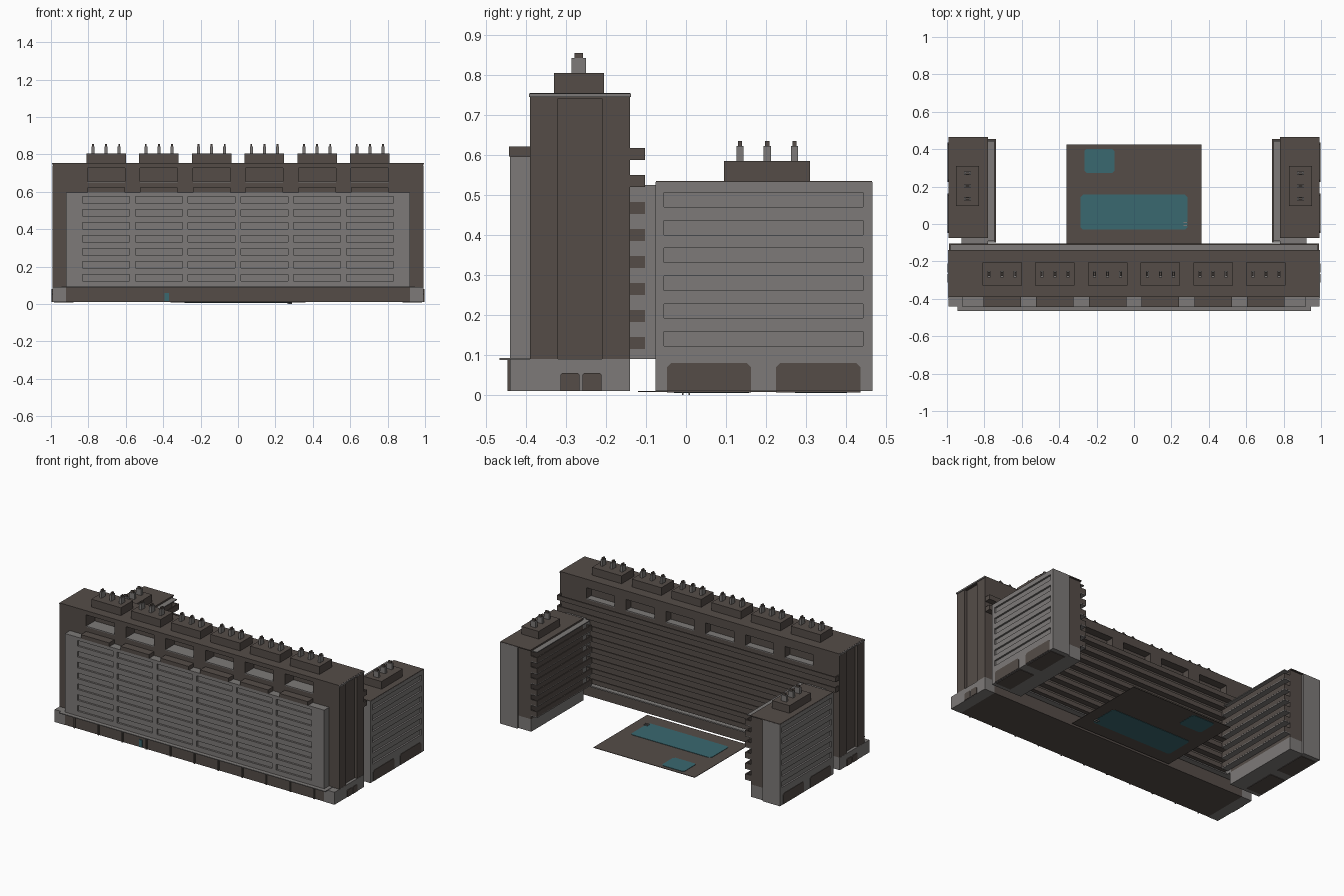
import bpy, bmesh

if "Cube" in bpy.data.objects:
    bpy.data.objects.remove(bpy.data.objects["Cube"])

def mat(name, c):
    m = bpy.data.materials.new(name)
    m.diffuse_color = (*c, 1)
    m.use_nodes = True
    m.node_tree.nodes["Principled BSDF"].inputs["Base Color"].default_value = m.diffuse_color
    return m

GREY = mat("concrete_grey", (0.205, 0.193, 0.188))
BROWN = mat("dark_brown", (0.090, 0.073, 0.064))
TEAL = mat("pool_teal", (0.042, 0.140, 0.163))

def finish(name, bm, m):
    bmesh.ops.recalc_face_normals(bm, faces=bm.faces)
    me = bpy.data.meshes.new(name)
    bm.to_mesh(me)
    bm.free()
    me.materials.append(m)
    ob = bpy.data.objects.new(name, me)
    bpy.context.collection.objects.link(ob)
    return ob

def boxes(name, m, items, mirror=False):
    """One object from boxes (x0,x1,y0,y1,z0,z1), optionally mirrored in x."""
    bm = bmesh.new()
    items = list(items)
    if mirror:
        items += [(-b, -a, c, d, e, f) for a, b, c, d, e, f in items]
    for x0, x1, y0, y1, z0, z1 in items:
        vs = bmesh.ops.create_cube(bm, size=1)["verts"]
        for v in vs:
            v.co = (x1 if v.co.x > 0 else x0, y1 if v.co.y > 0 else y0, z1 if v.co.z > 0 else z0)
    return finish(name, bm, m)

def plate_x(name, m, pts, x0, x1):
    """Mirrored pair of (y,z) outlines extruded along x."""
    bm = bmesh.new()
    for s in (1, -1):
        a = [bm.verts.new((s * x0, y, z)) for y, z in pts]
        b = [bm.verts.new((s * x1, y, z)) for y, z in pts]
        bm.faces.new(a)
        bm.faces.new(b)
        for i in range(len(pts)):
            j = (i + 1) % len(pts)
            bm.faces.new((a[i], a[j], b[j], b[i]))
    return finish(name, bm, m)

def gaps(lo, hi, holes):
    """Solid intervals left between holes."""
    out, p = [], lo
    for a, b in holes:
        out.append((p, a))
        p = b
    return out + [(p, hi)]

COLS = [-0.705, -0.423, -0.141, 0.141, 0.423, 0.705]

# main tower: core plus front and rear skins with roof-level niches
niche = [(c - 0.1, c + 0.1) for c in COLS]
tower = [(-0.975, 0.975, -0.30, -0.19, 0.09, 0.742)]
for y0, y1, zf, zt in ((-0.39, -0.30, 0.65, 0.728), (-0.19, -0.14, 0.625, 0.70)):
    tower += [(-0.975, 0.975, y0, y1, 0.09, zf), (-0.975, 0.975, y0, y1, zt, 0.742)]
    tower += [(a, b, y0, y1, zf, zt) for a, b in gaps(-0.975, 0.975, niche)]
boxes("tower_body", BROWN, tower)
boxes("tower_end_piers", BROWN, [(0.975, 0.992, -0.39, -0.32, 0.09, 0.742),
                                 (0.975, 0.992, -0.21, -0.14, 0.09, 0.742)], True)
boxes("niche_floors", GREY, [(a, b, -0.39, -0.302, 0.65, 0.656) for a, b in niche]
      + [(a, b, -0.188, -0.14, 0.625, 0.631) for a, b in niche])
boxes("roof_slab", BROWN, [(-0.99, 0.99, -0.39, -0.14, 0.742, 0.755)])
boxes("roof_edge_trim", GREY, [(0.99, 0.995, -0.392, -0.138, 0.745, 0.754)], True)

# front facade with recessed window bands
wx = [(c - 0.126, c + 0.126) for c in COLS]
wz = [(0.123 + i * 0.0695, 0.159 + i * 0.0695) for i in range(7)]
fac = [(-0.92, 0.92, -0.428, -0.39, 0.09, 0.597)]
fac += [(-0.92, 0.92, -0.44, -0.428, a, b) for a, b in gaps(0.09, 0.597, wz)]
fac += [(a, b, -0.44, -0.428, c, d) for a, b in gaps(-0.92, 0.92, wx) for c, d in wz]
boxes("front_facade", GREY, fac)
boxes("front_balcony_trays", BROWN, [(c - 0.1, c + 0.1, -0.443, -0.39, 0.597, 0.622) for c in COLS])

# ground floor, end blocks, canopy, doors
boxes("ground_floor", BROWN, [(-0.92, 0.92, -0.438, -0.14, 0.01, 0.088)])
boxes("ground_floor_ribs", BROWN, [(x / 100 - 0.004, x / 100 + 0.004, -0.446, -0.438, 0.01, 0.088)
                                   for x in range(-85, 86, 17)])
boxes("ground_end_blocks", GREY, [(0.92, 0.993, -0.44, -0.14, 0.01, 0.09)], True)
boxes("canopy", GREY, [(-0.945, 0.945, -0.466, -0.39, 0.088, 0.093)])
for y in (-0.29, -0.235):
    plate_x("end_door", BROWN, [(y - 0.024, 0.011), (y + 0.024, 0.011), (y + 0.024, 0.051),
                                (y + 0.019, 0.056), (y - 0.019, 0.056), (y - 0.024, 0.051)], 0.992, 0.997)
boxes("front_door", TEAL, [(-0.392, -0.37, -0.443, -0.437, 0.015, 0.06)])

# rear gallery balconies of the tower
par, floor = [], []
for i in range(8):
    z = 0.115 + i * 0.0675
    w = 0.985 if i > 5 else 0.92
    par += [(-w, w, -0.112, -0.103, z, z + 0.03), (-w, w, -0.14, -0.112, z, z + 0.007)]
    par += [(s * w - 0.004, s * w + 0.004, -0.14, -0.103, z, z + 0.03) for s in (1, -1)]
    floor.append((-w + 0.005, w - 0.005, -0.14, -0.112, z + 0.007, z + 0.010))
boxes("rear_parapets", BROWN, par)
boxes("rear_balcony_floors", GREY, floor)
boxes("rear_soffit", GREY, [(-0.92, 0.92, -0.14, -0.105, 0.09, 0.098)])
boxes("rear_links", GREY, [(0.78, 0.922, -0.14, -0.07, 0.09, 0.525)], True)

# rooftop plant rooms and vents
def vent(x, y, z, a, b):
    return [(x - a, x + a, y - b, y + b, z, z + 0.038)], \
           [(x - a * .6, x + a * .6, y - b * .6, y + b * .6, z + 0.038, z + 0.05)]
rooms = [(c - 0.105, c + 0.105, -0.33, -0.205, 0.755, 0.805) for c in COLS]
rooms += [(s * 0.89 - 0.062, s * 0.89 + 0.062, 0.095, 0.31, 0.533, 0.585) for s in (1, -1)]
boxes("plant_rooms", BROWN, rooms)
spots = [(c + d, -0.268, 0.805, 0.008, 0.018) for c in COLS for d in (-0.07, 0, 0.07)]
spots += [(s * 0.89, y, 0.585, 0.018, 0.009) for s in (1, -1) for y in (0.135, 0.203, 0.271)]
shafts, caps = [], []
for s in spots:
    a, b = vent(*s)
    shafts += a
    caps += b
boxes("vent_shafts", GREY, shafts)
boxes("vent_caps", BROWN, caps)

# side wings: brown inner body, grey outer shell with recessed bands
boxes("wing_inner", BROWN, [(0.78, 0.88, -0.07, 0.455, 0.09, 0.53)], True)
wz6 = wz[:6]
shell = [(0.87, 0.982, -0.076, 0.466, 0.01, 0.533), (0.78, 0.87, -0.076, 0.455, 0.01, 0.09)]
shell += [(0.982, 0.993, -0.076, 0.466, a, b) for a, b in gaps(0.01, 0.533, wz6)]
shell += [(0.982, 0.993, p, q, a, b) for p, q in ((-0.076, -0.055), (0.443, 0.466)) for a, b in wz6]
boxes("wing_shell", GREY, shell, True)
boxes("wing_roof", BROWN, [(0.78, 0.992, -0.075, 0.465, 0.53, 0.536)], True)
for y0, y1 in ((-0.048, 0.163), (0.225, 0.436)):
    plate_x("wing_archway", BROWN, [(y0, 0.012), (y1, 0.012), (y1, 0.07), (y1 - 0.01, 0.08),
                                    (y0 + 0.01, 0.08), (y0, 0.07)], 0.99, 0.996)
    boxes("wing_floor_opening", BROWN, [(0.88, 0.985, y0, y1, 0.007, 0.011)], True)

# wing balconies facing the courtyard
wp, wf = [], []
for i in range(6):
    z = 0.115 + i * 0.0695
    wp += [(0.738, 0.746, -0.1, 0.455, z, z + 0.032), (0.746, 0.78, 0.447, 0.455, z, z + 0.032)]
    wf.append((0.7385, 0.78, -0.1, 0.4545, z - 0.006, z + 0.004))
boxes("wing_parapets", BROWN, wp, True)
boxes("wing_balcony_floors", GREY, wf, True)
boxes("wing_balcony_roof", GREY, [(0.745, 0.78, -0.09, 0.445, 0.520, 0.526)], True)

# courtyard deck, pools and ladder
boxes("pool_deck", BROWN, [(-0.36, 0.36, -0.12, 0.425, 0.008, 0.011)])
def pool(name, x0, x1, y0, y1):
    bm = bmesh.new()
    c = 0.012
    pts = [(x0 + c, y0), (x1 - c, y0), (x1, y0 + c), (x1, y1 - c),
           (x1 - c, y1), (x0 + c, y1), (x0, y1 - c), (x0, y0 + c)]
    f = bm.faces.new([bm.verts.new((x, y, 0.006)) for x, y in pts])
    r = bmesh.ops.extrude_face_region(bm, geom=[f])
    for v in r["geom"]:
        if isinstance(v, bmesh.types.BMVert):
            v.co.z = 0.0135
    finish(name, bm, TEAL)
pool("main_pool", -0.285, 0.285, -0.03, 0.157)
pool("small_pool", -0.265, -0.105, 0.272, 0.402)
boxes("pool_ladder", GREY, [(0.265, 0.29, y - 0.002, y + 0.002, 0.0, 0.02) for y in (-0.008, 0.008)])
